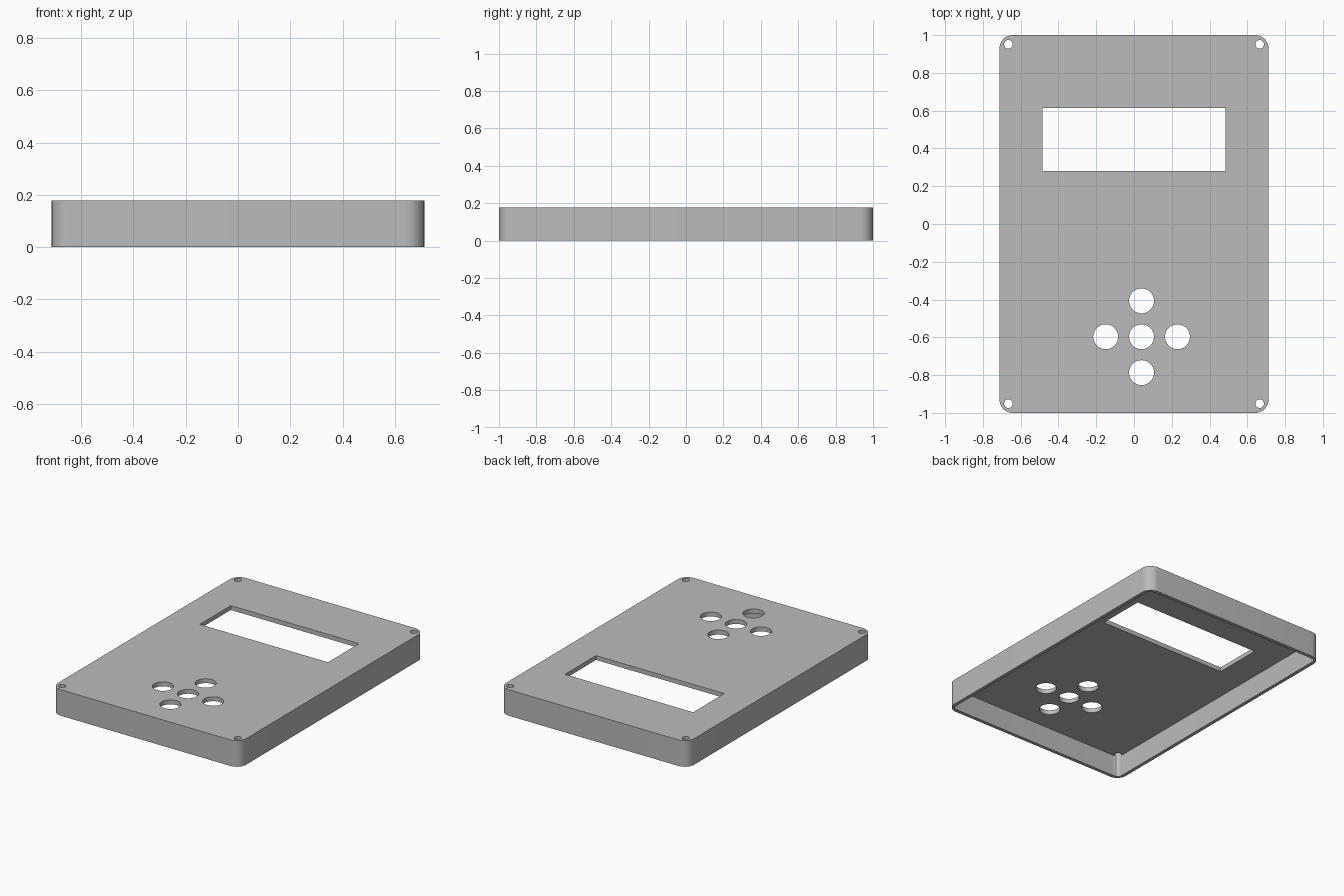
import bpy, bmesh, math

cube = bpy.data.objects.get("Cube")
if cube:
    bpy.data.objects.remove(cube, do_unlink=True)

HALF_X, HALF_Y, HEIGHT = 0.712, 1.0, 0.178
WALL, LID, CORNER = 0.024, 0.03, 0.07


def rounded_outline(hx, hy, radius, steps=12):
    """Counter-clockwise rounded rectangle."""
    points = []
    for i, (sx, sy) in enumerate([(1, 1), (-1, 1), (-1, -1), (1, -1)]):
        for k in range(steps + 1):
            a = (i + k / steps) * math.pi / 2
            points.append((sx * (hx - radius) + radius * math.cos(a),
                           sy * (hy - radius) + radius * math.sin(a)))
    return points


def circle_outline(x, y, radius, sides=40):
    return [(x + radius * math.cos(math.tau * k / sides),
             y + radius * math.sin(math.tau * k / sides)) for k in range(sides)]


def prism(name, outline, bottom, top):
    """Closed solid made by extruding an outline upward."""
    bm = bmesh.new()
    base = bm.faces.new([bm.verts.new((x, y, bottom)) for x, y in outline])
    raised = bmesh.ops.extrude_face_region(bm, geom=[base], use_keep_orig=True)
    verts = [v for v in raised["geom"] if isinstance(v, bmesh.types.BMVert)]
    bmesh.ops.translate(bm, verts=verts, vec=(0, 0, top - bottom))
    bmesh.ops.recalc_face_normals(bm, faces=bm.faces)
    mesh = bpy.data.meshes.new(name)
    bm.to_mesh(mesh)
    bm.free()
    obj = bpy.data.objects.new(name, mesh)
    bpy.context.collection.objects.link(obj)
    return obj


def cut(target, cutter):
    """Subtract the cutter from the target, then discard it."""
    cutter.hide_render = True
    mod = target.modifiers.new("cut", "BOOLEAN")
    mod.operation, mod.solver, mod.object = "DIFFERENCE", "EXACT", cutter
    bpy.context.view_layer.objects.active = target
    bpy.ops.object.modifier_apply(modifier=mod.name)
    bpy.data.objects.remove(cutter, do_unlink=True)


# Rounded cover, hollow from below
cover = prism("enclosure_cover", rounded_outline(HALF_X, HALF_Y, CORNER), 0, HEIGHT)
cut(cover, prism("cavity", rounded_outline(HALF_X - WALL, HALF_Y - WALL, CORNER - WALL),
                 -0.1, HEIGHT - LID))

# Display window
cut(cover, prism("window", [(-0.485, 0.28), (0.485, 0.28), (0.485, 0.615), (-0.485, 0.615)],
                 -0.1, 0.3))

# Five button holes in a cross
for dx, dy in [(0, 0), (1, 0), (-1, 0), (0, 1), (0, -1)]:
    cut(cover, prism("button_hole", circle_outline(0.04 + 0.19 * dx, -0.597 + 0.19 * dy, 0.066),
                     -0.1, 0.3))

# Screw holes run the full height at the corners
for sx in (-1, 1):
    for sy in (-1, 1):
        cut(cover, prism("screw_hole", circle_outline(sx * 0.665, sy * 0.951, 0.023, 24),
                         -0.1, 0.3))

# Plain grey plastic
grey = bpy.data.materials.new("grey_plastic")
grey.use_nodes = True
colour = (0.5, 0.5, 0.5, 1)
grey.diffuse_color = colour
grey.node_tree.nodes["Principled BSDF"].inputs["Base Color"].default_value = colour
cover.data.materials.clear()
cover.data.materials.append(grey)
for face in cover.data.polygons:
    face.material_index = 0

bpy.ops.object.select_all(action="DESELECT")
cover.select_set(True)
bpy.context.view_layer.objects.active = cover
bpy.ops.object.shade_smooth_by_angle(angle=math.radians(30))
